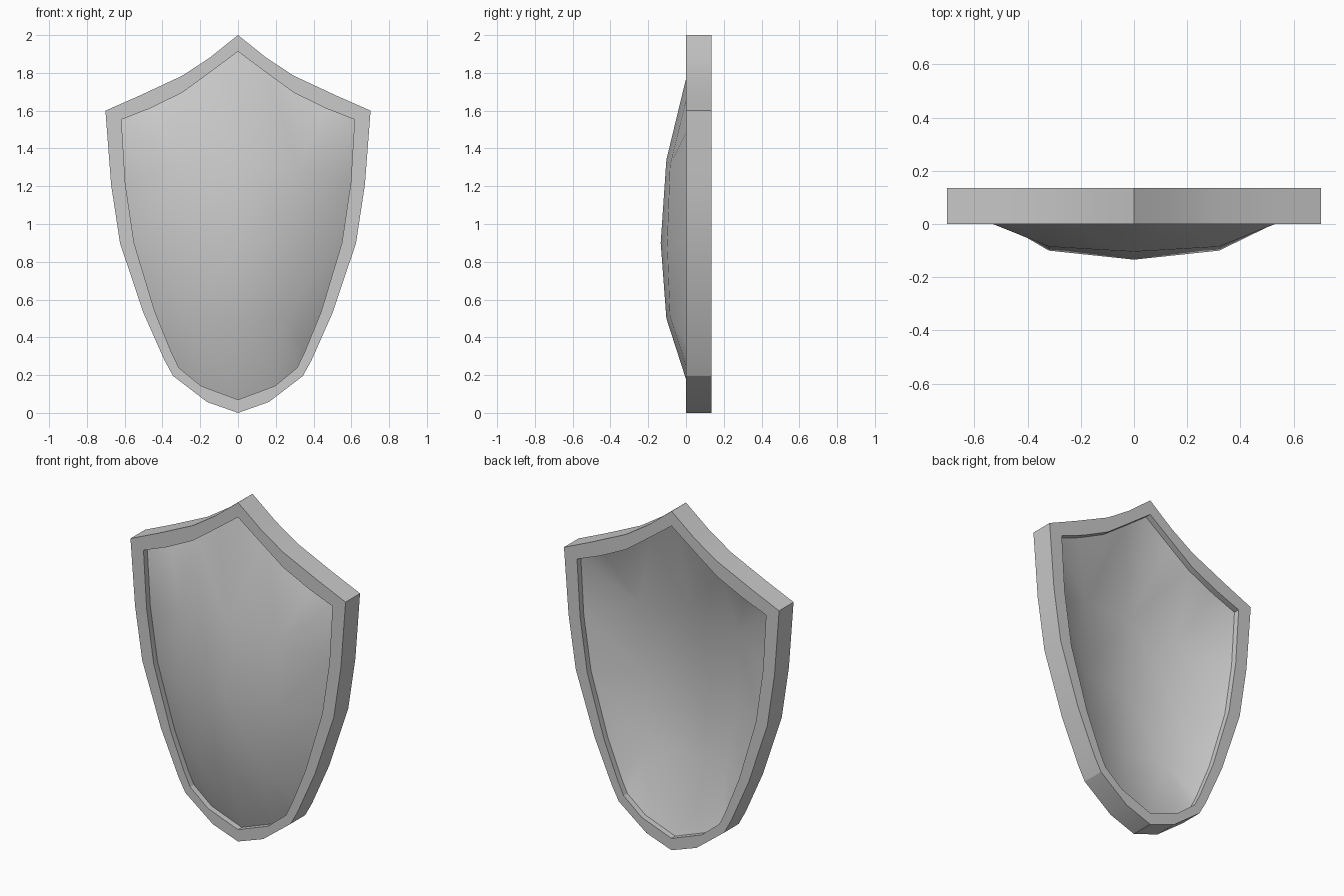
import bpy, bmesh, math

cube = bpy.data.objects.get("Cube")
if cube:
    bpy.data.objects.remove(cube, do_unlink=True)

# One plain grey for the whole shield
grey = bpy.data.materials.new("plain_grey")
grey.use_nodes = True
colour = (0.59, 0.59, 0.59, 1)
grey.diffuse_color = colour
grey.node_tree.nodes["Principled BSDF"].inputs["Base Color"].default_value = colour

# Half outlines (x, z) from the top tip to the bottom tip
OUTER = [(0, 2), (.15, 1.88), (.295, 1.785), (.52, 1.68), (.702, 1.6), (.672, 1.21),
         (.625, .9), (.503, .535), (.39, .28), (.344, .196), (.164, .058), (0, 0)]
INNER = [(0, 1.913), (.155, 1.798), (.296, 1.695), (.466, 1.612), (.617, 1.553), (.597, 1.217),
         (.55, .9), (.44, .535), (.35, .315), (.312, .238), (.196, .143), (0, .07)]
DEPTH = 0.135       # rim, front to back
INSET = 0.035       # panel edge, behind the rim's front
THICKNESS = 0.065   # panel

# Dome control points (x, y, z): centre column and the column beside it
TOP, TIP, LOW = (0, -.104, 1.34), (0, -.134, .9), (0, -.104, .5)
SIDE_TOP, SIDE, SIDE_LOW = (.32, -.085, 1.31), (.32, -.1, .9), (.25, -.085, .51)
# The dome point that each panel outline point connects to
RING = [TOP] * 2 + [SIDE_TOP] * 4 + [SIDE] + [SIDE_LOW] * 4 + [LOW]


def flip(point):
    return (-point[0], *point[1:])


def mirrored(half):
    return half + [flip(p) for p in half[-2:0:-1]]


def at_depth(outline, y):
    return [(x, y, z) for x, z in outline]


def add_face(bm, points):
    bm.faces.new([bm.verts.new(p) for p in points])


def bridge(bm, a, b):
    for i in range(len(a)):
        j = (i + 1) % len(a)
        add_face(bm, (a[i], a[j], b[j], b[i]))


def finish(bm, name, angle):
    bmesh.ops.remove_doubles(bm, verts=bm.verts[:], dist=0.0001)
    bmesh.ops.recalc_face_normals(bm, faces=bm.faces[:])
    mesh = bpy.data.meshes.new(name)
    bm.to_mesh(mesh)
    bm.free()
    mesh.materials.append(grey)
    obj = bpy.data.objects.new(name, mesh)
    bpy.context.collection.objects.link(obj)
    bpy.ops.object.select_all(action='DESELECT')
    obj.select_set(True)
    bpy.context.view_layer.objects.active = obj
    bpy.ops.object.shade_smooth_by_angle(angle=math.radians(angle))


# Rim: a square-edged frame around the shield
outer, inner = mirrored(OUTER), mirrored(INNER)
loops = [at_depth(outer, 0), at_depth(outer, DEPTH), at_depth(inner, DEPTH), at_depth(inner, 0)]
bm = bmesh.new()
for k in range(4):
    bridge(bm, loops[k], loops[(k + 1) % 4])
finish(bm, "rim", 20)

# Domed panel: a bulging front skin and a matching hollow back skin
bm = bmesh.new()
for offset in (0, THICKNESS):
    def shift(points):
        return [(x, y + offset, z) for x, y, z in points]
    bridge(bm, at_depth(inner, INSET + offset), shift(mirrored(RING)))
    for quad in ((TOP, SIDE_TOP, SIDE, TIP), (TIP, SIDE, SIDE_LOW, LOW)):
        add_face(bm, shift(quad))
        add_face(bm, shift(map(flip, quad)))
bridge(bm, at_depth(inner, INSET), at_depth(inner, INSET + THICKNESS))
finish(bm, "domed_panel", 35)
